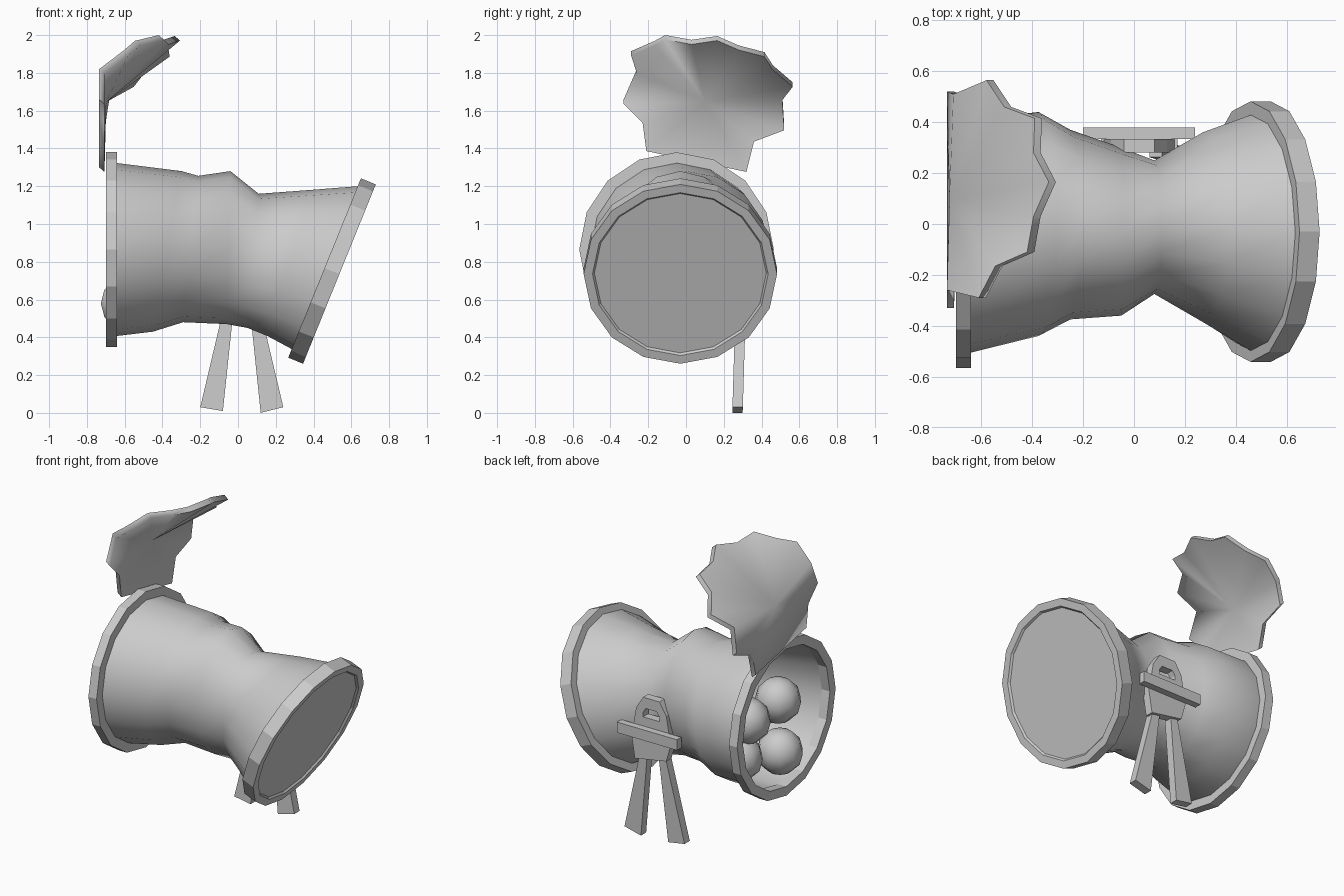
import bpy, bmesh, math
from mathutils import Vector

if "Cube" in bpy.data.objects:
    bpy.data.objects.remove(bpy.data.objects["Cube"])

SIDES = 16


def finish(name, bm, smooth=0):
    """Make an object; smooth is the smoothing angle in degrees (0 = flat)."""
    bmesh.ops.recalc_face_normals(bm, faces=bm.faces)
    me = bpy.data.meshes.new(name)
    bm.to_mesh(me)
    bm.free()
    ob = bpy.data.objects.new(name, me)
    bpy.context.collection.objects.link(ob)
    if smooth:
        bpy.ops.object.select_all(action="DESELECT")
        ob.select_set(True)
        bpy.context.view_layer.objects.active = ob
        bpy.ops.object.shade_smooth_by_angle(angle=math.radians(smooth))
    return ob


def loft(name, loops, caps=(), wrap=False, smooth=0):
    """Skin a list of point loops; caps lists loop indices to fill."""
    bm = bmesh.new()
    rows = [[bm.verts.new(p) for p in lp] for lp in loops]
    pairs = list(zip(rows, rows[1:])) + ([(rows[-1], rows[0])] if wrap else [])
    for a, b in pairs:
        n = len(a)
        for i in range(n):
            j = (i + 1) % n
            bm.faces.new((a[i], a[j], b[j], b[i]))
    for c in caps:
        bm.faces.new(rows[c])
    return finish(name, bm, smooth)


def oval(top, bot, y0, y1):
    """Loop through a top and bottom (x, z) point, spanning y0 to y1."""
    t, b = Vector((top[0], 0, top[1])), Vector((bot[0], 0, bot[1]))
    mid = (t + b) / 2 + Vector((0, (y0 + y1) / 2, 0))
    return [mid + (t - b) / 2 * math.cos(a) + Vector((0, (y1 - y0) / 2 * math.sin(a), 0))
            for a in (2 * math.pi * i / SIDES for i in range(SIDES))]


def disc(c, n, r):
    """Circle loop round centre c, facing direction n in the xz plane."""
    up = Vector((-n.z, 0, n.x)) * r
    return oval((c.x + up.x, c.z + up.z), (c.x - up.x, c.z - up.z), c.y - r, c.y + r)


def flat(pts, y, lean=0):
    return [(x, y + lean * z, z) for x, z in pts]


def slab(name, pts, y0, y1, lean=0):
    return loft(name, [flat(pts, y0, lean), flat(pts, y1, lean)], caps=(0, 1))


# Pinched, slightly crumpled container body
sections = [
    ((-0.66, 1.325), (-0.66, 0.405), -0.51, 0.41),
    ((-0.30, 1.28), (-0.45, 0.43), -0.44, 0.44),
    ((-0.21, 1.255), (-0.29, 0.48), -0.375, 0.37),
    ((-0.04, 1.28), (-0.06, 0.47), -0.36, 0.30),
    ((0.11, 1.16), (0.05, 0.45), -0.275, 0.25),
    ((0.38, 1.18), (0.16, 0.405), -0.385, 0.36),
    ((0.635, 1.20), (0.29, 0.335), -0.50, 0.43),
]
loft("body", [oval(*s) for s in sections], smooth=85)

# Open left rim
nx = Vector((1, 0, 0))
c0, c1 = Vector((-0.70, -0.05, 0.865)), Vector((-0.64, -0.05, 0.865))
loft("open_rim", [disc(c0, nx, 0.455), disc(c0, nx, 0.515),
                  disc(c1, nx, 0.515), disc(c1, nx, 0.455)], wrap=True)

# Tilted right rim with recessed end disc
n = Vector((0.927, 0, -0.376))
front = Vector((0.537, -0.03, 0.735))
back, inset = front - n * 0.085, front - n * 0.012
loft("closed_end", [disc(back, n, 0.455), disc(back, n, 0.512), disc(front, n, 0.512),
                    disc(front, n, 0.465), disc(inset, n, 0.455)], caps=(4,))

# Cupped leaf-shaped lid: outer and inner fans joined along the scalloped edge
edge = [
    (-0.58, 0.565, 1.75), (-0.51, 0.46, 1.84), (-0.39, 0.415, 1.91), (-0.395, 0.28, 1.945),
    (-0.335, 0.165, 1.995), (-0.395, 0.03, 1.975), (-0.42, -0.11, 2.0), (-0.545, -0.165, 1.97),
    (-0.61, -0.29, 1.915), (-0.735, -0.26, 1.82), (-0.735, -0.33, 1.66), (-0.735, -0.23, 1.56),
    (-0.735, -0.21, 1.41), (-0.735, 0.32, 1.30), (-0.735, 0.36, 1.46), (-0.735, 0.52, 1.52),
    (-0.71, 0.51, 1.68),
]
bm = bmesh.new()
rows = []
for off in (Vector((0, 0, 0)), Vector((0.028, 0, -0.024))):
    hub = bm.verts.new(Vector((-0.725, 0.10, 1.67)) + off)
    vs = [bm.verts.new(Vector(p) + off) for p in edge]
    for a, b in zip(vs, vs[1:] + vs[:1]):
        bm.faces.new((hub, a, b))
    rows.append(vs)
rim = [bm.faces.new((rows[0][i - 1], rows[0][i], rows[1][i], rows[1][i - 1]))
       for i in range(len(edge))]
lid = finish("leaf_lid", bm, 75)

# Round contents seen through the opening
for i, pos in enumerate([(-0.59, -0.14, 0.58), (-0.52, -0.22, 0.87),
                         (-0.50, 0.07, 0.84), (-0.47, 0.11, 0.60)]):
    bm = bmesh.new()
    bmesh.ops.create_uvsphere(bm, u_segments=10, v_segments=6, radius=0.143)
    bmesh.ops.translate(bm, verts=bm.verts, vec=pos)
    finish(f"ball_{i + 1}", bm, 60)

# Splayed strap tails
slab("left_tail", [(-0.20, 0.03), (-0.08, 0.01), (-0.02, 0.58), (-0.07, 0.58)], 0.245, 0.30, 0.03)
slab("right_tail", [(0.12, 0.0), (0.24, 0.03), (0.11, 0.58), (0.06, 0.58)], 0.245, 0.30, 0.03)

# Strap plate, cross bar and slotted top piece
slab("strap_plate", [(-0.09, 0.56), (0.14, 0.52), (0.17, 0.70), (-0.13, 0.70)], 0.28, 0.335)
slab("cross_bar", [(-0.20, 0.68), (0.24, 0.68), (0.24, 0.75), (-0.20, 0.75)], 0.335, 0.38)
outer = [(-0.12, 0.69), (0.16, 0.69), (0.13, 0.86), (0.08, 0.94), (-0.04, 0.94), (-0.09, 0.86)]
hole = [(-0.04, 0.81), (0.08, 0.81), (0.08, 0.84), (0.06, 0.87), (-0.02, 0.87), (-0.04, 0.84)]
loft("slotted_tab", [flat(outer, 0.28), flat(outer, 0.335), flat(hole, 0.335), flat(hole, 0.28)], wrap=True)
